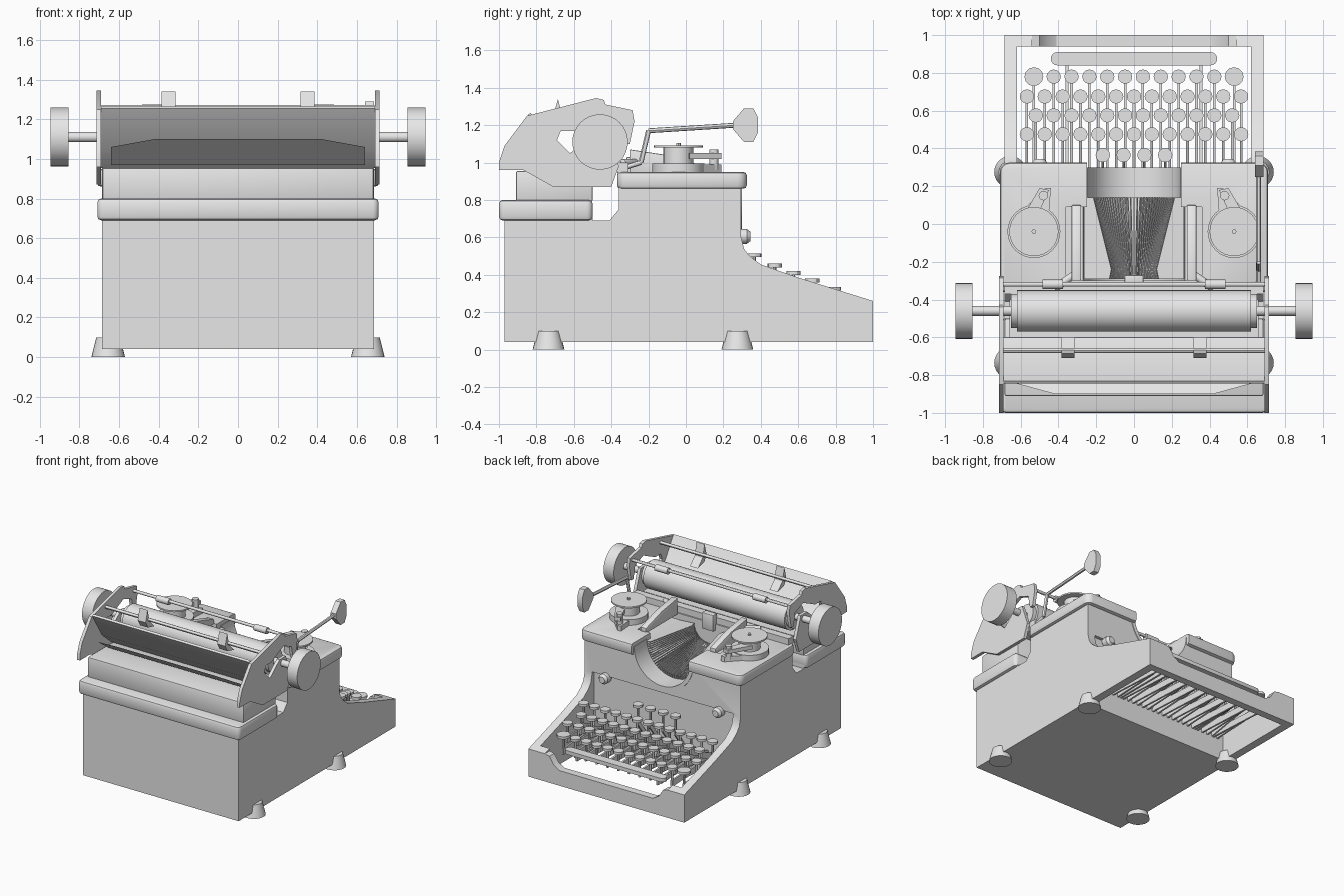
import bpy, bmesh, math
from mathutils import Vector, Matrix

if "Cube" in bpy.data.objects:
    bpy.data.objects.remove(bpy.data.objects["Cube"])

GREY = bpy.data.materials.new("machine grey")
GREY.diffuse_color = (0.8, 0.8, 0.8, 1)
GREY.use_nodes = True
GREY.node_tree.nodes["Principled BSDF"].inputs["Base Color"].default_value = GREY.diffuse_color


def prism(bm, pts, axis, a, b):
    """Extrude a 2D outline along an axis from a to b."""
    def place(p, t):
        return {'x': (t, p[0], p[1]), 'y': (p[0], t, p[1]), 'z': (p[0], p[1], t)}[axis]
    lo = [bm.verts.new(place(p, a)) for p in pts]
    hi = [bm.verts.new(place(p, b)) for p in pts]
    n = len(pts)
    bm.faces.new(lo)
    bm.faces.new(hi[::-1])
    for i in range(n):
        bm.faces.new((lo[i], hi[i], hi[(i + 1) % n], lo[(i + 1) % n]))


def box(bm, x0, x1, y0, y1, z0, z1):
    prism(bm, [(x0, y0), (x1, y0), (x1, y1), (x0, y1)], 'z', z0, z1)


def cyl(bm, p, q, r1, r2=None, n=24):
    p, q = Vector(p), Vector(q)
    d = q - p
    m = Matrix.Translation((p + q) / 2) @ d.to_track_quat('Z', 'Y').to_matrix().to_4x4()
    bmesh.ops.create_cone(bm, cap_ends=True, segments=n, radius1=r1,
                          radius2=r1 if r2 is None else r2, depth=d.length, matrix=m)


def rounded(x0, x1, y0, y1, r, n=5):
    pts = []
    for cx, cy, a0 in ((x1 - r, y1 - r, 0), (x0 + r, y1 - r, 90), (x0 + r, y0 + r, 180), (x1 - r, y0 + r, 270)):
        for i in range(n):
            a = math.radians(a0 + 90 * i / (n - 1))
            pts.append((cx + r * math.cos(a), cy + r * math.sin(a)))
    return pts


def make(name, build, bevel=0, cutters=()):
    """Create an object from a bmesh builder, cut it, bevel it, smooth it."""
    def new(nm, fn):
        bm = bmesh.new()
        fn(bm)
        bmesh.ops.recalc_face_normals(bm, faces=bm.faces)
        me = bpy.data.meshes.new(nm)
        bm.to_mesh(me)
        bm.free()
        ob = bpy.data.objects.new(nm, me)
        bpy.context.collection.objects.link(ob)
        return ob
    ob = new(name, build)
    ob.data.materials.append(GREY)
    bpy.ops.object.select_all(action='DESELECT')
    ob.select_set(True)
    bpy.context.view_layer.objects.active = ob
    if bevel:
        m = ob.modifiers.new("bevel", 'BEVEL')
        m.width, m.segments, m.limit_method = bevel, 2, 'ANGLE'
        m.angle_limit = math.radians(50)
        bpy.ops.object.modifier_apply(modifier=m.name)
    for c in cutters:
        cut = new("cutter", c)
        m = ob.modifiers.new("cut", 'BOOLEAN')
        m.operation, m.object, m.solver = 'DIFFERENCE', cut, 'EXACT'
        bpy.ops.object.modifier_apply(modifier=m.name)
        bpy.data.objects.remove(cut)
    bpy.ops.object.shade_smooth_by_angle(angle=math.radians(30))
    return ob


# Body: side profile with keyboard well, type basket and dipped front wall cut out
BODY = [(-.97, .04), (-.97, .72), (-.5, .72), (-.5, .69), (-.41, .69), (-.36, .75), (-.36, .9), (.295, .9),
        (.295, .6), (.31, .54), (.34, .5), (.4, .455), (.6, .385), (1, .26), (1, .04)]
DIP = [(-.55, .5), (-.54, .26), (-.5, .25), (-.46, .19), (-.41, .16),
       (.41, .16), (.46, .19), (.5, .25), (.54, .26), (.55, .5)]
BC = .92   # basket centre height


def basket(bm):
    arc = [(.27 * math.cos(a), BC + .27 * math.sin(a)) for a in
           [math.pi + math.pi * i / 24 for i in range(25)]]
    prism(bm, arc + [(.27, 1.2), (-.27, 1.2)], 'y', -.3, .6)


make("body", lambda bm: prism(bm, BODY, 'x', -.685, .685), 0, (
    lambda bm: box(bm, -.62, .62, .27, .94, -.1, .62),
    lambda bm: prism(bm, DIP, 'y', .9, 1.1), basket))

# Top cover and rear rim
OPEN = [(-.25, .5), (-.25, .09), (-.36, .09), (-.36, -.3), (.36, -.3), (.36, .09), (.25, .09), (.25, .5)]
make("top_cover", lambda bm: prism(bm, rounded(-.71, .71, -.37, .325, .05), 'z', .86, .95), .018,
     (lambda bm: prism(bm, OPEN, 'z', .8, 1.1),))
make("rear_rim", lambda bm: prism(bm, rounded(-.71, .71, -1, -.5, .03), 'z', .69, .8), .02)
make("carriage_base", lambda bm: box(bm, -.685, .685, -.91, -.5, .79, .955), .01)


# Type basket lip and fanned type bars
def lip(bm):
    angs = [math.pi + math.pi * i / 24 for i in range(25)]
    pts = [(.275 * math.cos(a), BC + .275 * math.sin(a)) for a in angs]
    pts += [(.245 * math.cos(a), BC + .245 * math.sin(a)) for a in reversed(angs)]
    prism(bm, pts, 'y', .14, .3)


def bars(bm):
    for i in range(43):
        b2 = bmesh.new()
        prism(b2, [(.265, .14), (.215, .14), (.12, -.24), (.13, -.29), (.265, -.29)], 'z', -.003, .003)
        a = math.radians(184 + 172 * i / 42)
        for v in b2.verts:
            r, y, t = v.co
            v.co = (r * math.cos(a) - t * math.sin(a), y, BC + r * math.sin(a) + t * math.cos(a))
        me = bpy.data.meshes.new("bar")
        b2.to_mesh(me)
        b2.free()
        bm.from_mesh(me)
        bpy.data.meshes.remove(me)


make("basket_lip", lip)
make("type_bars", bars)


def guide(bm):
    box(bm, -.05, .05, -.32, -.27, .9, 1.03)
    for s in (-1, 1):
        prism(bm, [(-.3, .94), (-.3, 1.07), (-.1, 1.04), (.1, .98), (.1, .94)], 'x', s * .28, s * .33)
        cyl(bm, (s * .305, -.26, 1.0), (s * .42, -.34, 1.0), .02, n=12)


make("type_guide", guide, .006)


# Ribbon spools on both sides
def spools(bm):
    for s in (-1, 1):
        x, y = s * .53, -.04
        cyl(bm, (x, y, .945), (x, y, .995), .14, n=32)
        cyl(bm, (x, y, .99), (x, y, 1.08), .08)
        cyl(bm, (x, y, 1.08), (x, y, 1.092), .13, n=32)
        cyl(bm, (x, y, 1.09), (x, y, 1.105), .012, n=12)
        prism(bm, [(x - s * .08, .06), (x + s * .08, .05), (s * .47, .19), (s * .44, .19)], 'z', .95, .99)
        cyl(bm, (s * .48, .15, .96), (s * .48, .15, 1.07), .025, n=12)
        prism(bm, [(s * .6, .02), (s * .5, .19), (s * .45, .18), (s * .53, .0)], 'z', 1.02, 1.05)


make("ribbon_spools", spools)


# Feet and front buttons
def feet(bm):
    for s in (-1, 1):
        for y in (-.735, .275):
            cyl(bm, (s * .655, y, 0), (s * .655, y, .1), .085, .06)


def buttons(bm):
    for s in (-1, 1):
        cyl(bm, (s * .5, .28, .605), (s * .5, .325, .605), .04)
        cyl(bm, (s * .5, .325, .605), (s * .5, .345, .605), .04, .025)


make("feet", feet)
make("front_buttons", buttons)

# Keys: (y, top height, x positions)
STEP = .0945
ROWS = [(.78, .335, [STEP * (i - 4.5) for i in range(10)] + [-.53, .53]),
        (.675, .38, [STEP * (i - 6) for i in range(13)]),
        (.575, .42, [STEP * (i - 5.5) for i in range(12)]),
        (.475, .46, [STEP * (i - 6) for i in range(13)]),
        (.365, .515, [-.165, -.055, .055, .165])]


def keys(bm):
    for y, z, xs in ROWS:
        for x in xs:
            cyl(bm, (x, y, z - .02), (x, y, z), .05 if abs(x) == .53 else .038, n=12)


def key_levers(bm):
    for y, z, xs in ROWS:
        for x in xs:
            cyl(bm, (x, y, z - .14), (x, y, z - .015), .009, n=6)
            prism(bm, [(.26, .2), (.26, .25), (y + .01, z - .11), (y + .01, z - .16)], 'x', x - .007, x + .007)


def space_bar(bm):
    prism(bm, rounded(-.44, .44, .84, .91, .034), 'z', .255, .285)
    for s in (-1, 1):
        box(bm, s * .355 - .007, s * .355 + .007, .26, .87, .2, .235)
        box(bm, s * .355 - .007, s * .355 + .007, .855, .87, .2, .26)


make("keys", keys)
make("key_levers", key_levers)
make("space_bar", space_bar)

# Carriage end plates
PLATE = [(-1, .96), (-1, 1), (-.97, 1.09), (-.85, 1.25), (-.48, 1.345), (-.44, 1.335), (-.43, 1.31), (-.285, 1.28),
         (-.275, 1.22), (-.3, 1.1), (-.33, 1.1), (-.35, 1.2), (-.45, 1.24), (-.6, 1.17), (-.67, 1.17), (-.69, 1.12),
         (-.62, 1.05), (-.5, 1.15), (-.42, 1.15), (-.36, .98), (-.4, .87), (-.71, .87), (-.87, .96)]


def plates(bm):
    for s in (-1, 1):
        prism(bm, PLATE, 'x', s * .69, s * .715)


make("end_plates", plates)


# Platen, shaft and knobs
def platen(bm):
    cyl(bm, (-.62, -.46, 1.11), (.62, -.46, 1.11), .11, n=32)
    cyl(bm, (-.65, -.46, 1.11), (.65, -.46, 1.11), .09, n=32)


def knobs(bm):
    cyl(bm, (-.9, -.46, 1.11), (.9, -.46, 1.11), .026, n=16)
    for s in (-1, 1):
        cyl(bm, (s * .855, -.46, 1.11), (s * .945, -.46, 1.11), .148, n=32)


make("platen", platen)
make("platen_knobs", knobs)


# Paper table, rear rest, rods and paper fingers
def table(bm):
    prism(bm, [(-.83, 1.265), (-.71, 1.07), (-.6, .97), (-.6, .955), (-.72, 1.055), (-.845, 1.255)], 'x', -.69, .69)


def rest(bm):
    outline = [(-.64, .97, -.72), (.64, .97, -.72), (.64, 1.06, -.84), (.42, 1.1, -.9), (-.42, 1.1, -.9), (-.64, 1.06, -.84)]
    f = bm.faces.new([bm.verts.new((x, y, z)) for x, z, y in outline])
    bmesh.ops.solidify(bm, geom=[f], thickness=.01)


def rods(bm):
    cyl(bm, (-.7, -.67, 1.26), (.7, -.67, 1.26), .013, n=12)
    cyl(bm, (-.7, -.32, 1.255), (.7, -.32, 1.255), .012, n=12)
    for s in (-1, 1):
        cyl(bm, (s * .375, -.32, 1.25), (s * .485, -.32, 1.25), .025, n=16)
        prism(bm, [(-.6, 1.18), (-.66, 1.24), (-.685, 1.34), (-.71, 1.25), (-.68, 1.2)], 'x', s * .315, s * .385)


def rail(bm):
    box(bm, -.685, .685, -.37, -.31, .945, 1.0)
    box(bm, -.66, .66, -.6, -.4, .95, .985)


make("paper_table", table)
make("rear_rest", rest)
make("paper_rods", rods)
make("carriage_rail", rail)


# Return lever with flat paddle
def lever(bm):
    path = [(-.37, .96), (-.24, 1.0), (-.2, 1.17), (.27, 1.2)]
    for a, b in zip(path, path[1:]):
        cyl(bm, (.66, *a), (.66, *b), .013, n=12)
    prism(bm, [(.25, 1.18), (.31, 1.11), (.36, 1.11), (.385, 1.16), (.385, 1.24), (.36, 1.29),
               (.31, 1.29), (.25, 1.22)], 'x', .64, .685)


make("return_lever", lever)
